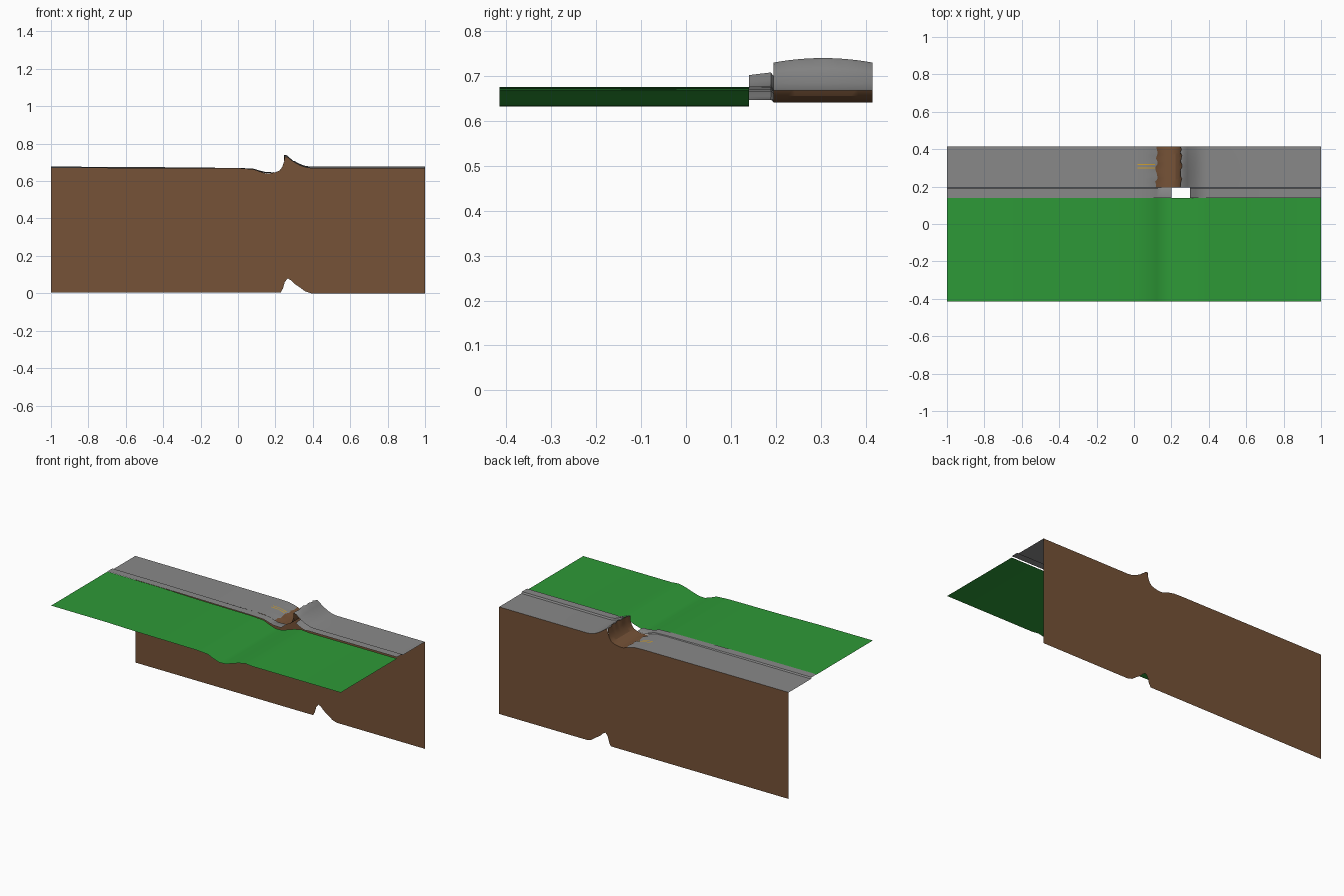
import bpy, bmesh, math, random

if "Cube" in bpy.data.objects:
    bpy.data.objects.remove(bpy.data.objects["Cube"])

random.seed(4)


def material(name, rgb):
    m = bpy.data.materials.new(name)
    m.diffuse_color = (*rgb, 1)
    m.use_nodes = True
    m.node_tree.nodes["Principled BSDF"].inputs["Base Color"].default_value = m.diffuse_color
    return m


GREEN = material("grass green", (0.027, 0.32, 0.038))
GREY = material("asphalt grey", (0.25, 0.25, 0.25))
BROWN = material("earth brown", (0.18, 0.085, 0.038))
YELLOW = material("line yellow", (0.65, 0.36, 0.03))


def height(profile, x):
    """Piecewise linear height of an (x, z) profile."""
    for (x0, z0), (x1, z1) in zip(profile, profile[1:]):
        if x <= x1:
            return z0 + (z1 - z0) * (x - x0) / (x1 - x0)
    return profile[-1][1]


def loft(name, rows, mat):
    """Sheet through equally long rows of points."""
    bm = bmesh.new()
    vs = [[bm.verts.new(p) for p in row] for row in rows]
    for a, b in zip(vs, vs[1:]):
        for i in range(len(a) - 1):
            bm.faces.new((a[i], a[i + 1], b[i + 1], b[i]))
    me = bpy.data.meshes.new(name)
    bm.to_mesh(me)
    bm.free()
    me.materials.append(mat)
    ob = bpy.data.objects.new(name, me)
    bpy.context.collection.objects.link(ob)
    bpy.ops.object.select_all(action='DESELECT')
    ob.select_set(True)
    bpy.context.view_layer.objects.active = ob
    bpy.ops.object.shade_smooth_by_angle(angle=math.radians(30))
    return ob


BACK, ROAD, KERB, FRONT = 0.415, 0.195, 0.14, -0.415

# Grass sheet with a trough across it
grass = [(-1, .676), (-.62, .675), (-.37, .67), (.0, .667), (.08, .662), (.12, .645),
         (.16, .632), (.2, .633), (.24, .645), (.29, .662), (.34, .673), (.39, .668), (1, .668)]
loft("grass_sheet", [[(x, y, z) for x, z in grass] for y in (FRONT, KERB)], GREEN)

# Road profiles: sunken left slab, earth trench, thrust-up right slab
left = [(-1, .669), (-.3, .668), (0, .667), (.06, .665), (.095, .658), (.12, .65)]
trench = [(.12, .65), (.14, .642), (.17, .641), (.2, .647), (.222, .656), (.237, .675), (.246, .70), (.253, .73)]
right = [(.253, .73), (.265, .726), (.285, .71), (.3, .70), (.33, .683), (.36, .672), (.39, .668), (1, .668)]
N = 14
ys = [ROAD + (BACK - ROAD) * i / N for i in range(N + 1)]


def lift(x, z, y):
    """Crest of the thrust slab bows upward in the middle of the road."""
    bow = max(0, 1 - ((y - .305) / .11) ** 2)
    return z + .01 * bow * max(0, (z - .67) / .06) * (x > .23)


rows = {"l": [], "t": [], "r": []}
for y in ys:
    jl, jr = random.uniform(-.008, .008), random.uniform(-.007, .005)
    for key, prof in (("l", left), ("t", trench), ("r", right)):
        row = []
        for x, z in prof:
            zz = lift(x, z, y)
            if x == .12:
                x += jl
            elif x == .253:
                x += jr
            row.append((x, y, zz))
        rows[key].append(row)
loft("road_left", rows["l"], GREY)
loft("trench_earth", rows["t"], BROWN)
loft("road_right", rows["r"], GREY)

# Raised kerb: step up from the road, then the flat pavement strip
kerb_left = [(-1, .677), (-.6, .676), (-.3, .673), (.0, .67), (.08, .667), (.12, .655), (.15, .648), (.2, .647)]
kerb_right = [(.3, .708), (.33, .692), (.36, .681), (.39, .677), (1, .677)]
for name, prof, drop in (("kerb_left", kerb_left, .0), ("kerb_right", kerb_right, .006)):
    road_prof = left + trench[1:] + right[1:]
    loft(name, [[(x, KERB, z - (drop if z > .68 else 0)) for x, z in prof],
                [(x, ROAD - .006, z) for x, z in prof],
                [(x, ROAD, min(z, height(road_prof, x))) for x, z in prof]], GREY)

# Earth wall cut through the ground at the back
top = left + trench[1:] + right[1:]
bottom = [(-1, .004), (.228, .004), (.24, .025), (.25, .06), (.265, .08), (.285, .068),
          (.3, .052), (.33, .032), (.36, .01), (.39, 0), (1, 0)]
xs = sorted({p[0] for p in top} | {p[0] for p in bottom})
loft("earth_wall", [[(x, BACK, height(bottom, x)) for x in xs],
                    [(x, BACK, height(top, x)) for x in xs]], BROWN)

# Double centre line beside the crack
for name, y in (("centre_line_a", .300), ("centre_line_b", .318)):
    loft(name, [[(x, yy, height(left, x) + .0015) for x in (.02, .06, .095, .113)]
                for yy in (y - .003, y + .003)], YELLOW)
